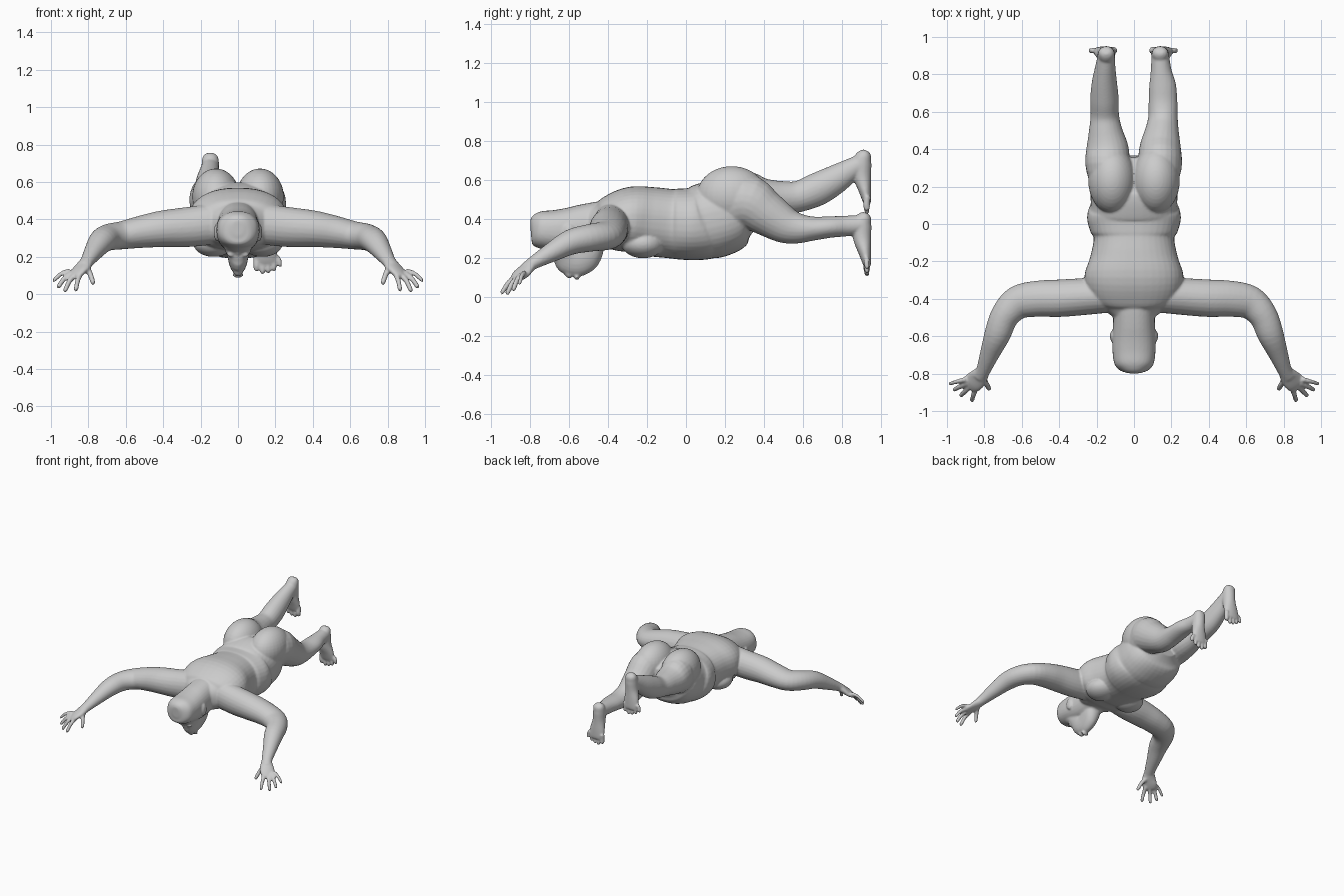
import bpy, bmesh, math
from mathutils import Vector, Matrix

bm = bmesh.new()


def loft(rings, up=(0, 0, 1), sides=24, steps=4, power=2.0):
    """Closed tube through (x, y, z, half_width, half_height) rings, smoothly interpolated."""
    pts = []
    n = len(rings)
    for i in range(n - 1):
        p = [rings[max(i - 1, 0)], rings[i], rings[i + 1], rings[min(i + 2, n - 1)]]
        for s in range(steps):
            t = s / steps
            pts.append([0.5 * (2 * b + (c - a) * t + (2 * a - 5 * b + 4 * c - d) * t * t
                               + (3 * b - a - 3 * c + d) * t ** 3) for a, b, c, d in zip(*p)])
    pts.append(list(rings[-1]))
    up = Vector(up)
    loops = []
    for i, q in enumerate(pts):
        t = (Vector(pts[min(i + 1, len(pts) - 1)][:3]) - Vector(pts[max(i - 1, 0)][:3])).normalized()
        u = t.cross(up).normalized()
        v = u.cross(t)
        loop = []
        for k in range(sides):
            a = 2 * math.pi * k / sides
            c, s = math.cos(a), math.sin(a)
            c = math.copysign(abs(c) ** (2 / power), c)
            s = math.copysign(abs(s) ** (2 / power), s)
            loop.append(bm.verts.new(Vector(q[:3]) + u * c * q[3] + v * s * q[4]))
        loops.append(loop)
    faces = [bm.faces.new(loops[0]), bm.faces.new(loops[-1][::-1])]
    for a, b in zip(loops, loops[1:]):
        for k in range(sides):
            j = (k + 1) % sides
            faces.append(bm.faces.new((a[j], a[k], b[k], b[j])))
    bmesh.ops.recalc_face_normals(bm, faces=faces)


def ball(center, radii):
    m = Matrix.Translation(center) @ Matrix.Diagonal((*radii, 1))
    bmesh.ops.create_uvsphere(bm, u_segments=32, v_segments=20, radius=1, matrix=m)


def spine(rows, **kw):
    """Loft along y from (y, half_width, z_bottom, z_top) rows."""
    loft([(0, y, (a + b) / 2, w, (b - a) / 2) for y, w, a, b in rows], **kw)


# Torso with the waist roll
spine([(-.50, .11, .27, .46), (-.44, .18, .25, .485), (-.38, .24, .235, .525),
       (-.28, .265, .225, .567), (-.18, .235, .21, .565), (-.08, .215, .20, .555),
       (-.045, .232, .195, .557), (.02, .25, .19, .56), (.07, .246, .19, .57),
       (.10, .232, .193, .585), (.16, .232, .205, .60), (.22, .225, .23, .60),
       (.29, .19, .29, .585), (.36, .10, .36, .53)], power=2.3, sides=40)

# Skull and neck
spine([(-.797, .03, .31, .39), (-.785, .07, .275, .425), (-.75, .104, .252, .441),
       (-.68, .115, .238, .447), (-.60, .115, .225, .46), (-.53, .112, .225, .475),
       (-.45, .11, .24, .49), (-.38, .11, .26, .50)], power=2.3, sides=32)

# Face and jaw
spine([(-.765, .06, .257, .34), (-.71, .08, .235, .35), (-.65, .08, .20, .35),
       (-.61, .068, .15, .34), (-.575, .055, .105, .33), (-.53, .058, .12, .33),
       (-.495, .062, .16, .33), (-.46, .06, .22, .33)], sides=28)
# Nose and lips
loft([(0, -.69, .225, .012, .012), (0, -.64, .175, .016, .016), (0, -.60, .12, .024, .022),
      (0, -.585, .11, .018, .012)])
ball((0, -.56, .102), (.03, .014, .014))

for s in (1, -1):
    # Ears, eyes, chest, buttocks
    ball((s * .115, -.60, .33), (.014, .03, .045))
    ball((s * .037, -.675, .213), (.02, .016, .014))
    ball((s * .13, -.22, .275), (.11, .11, .075))
    ball((s * .118, .235, .52), (.127, .18, .152))
    # Arm
    loft([(s * .10, -.38, .38, .09, .11), (s * .26, -.388, .36, .098, .107),
          (s * .40, -.397, .35, .10, .098), (s * .52, -.40, .333, .096, .086),
          (s * .62, -.42, .315, .09, .075), (s * .69, -.49, .305, .077, .071),
          (s * .73, -.59, .283, .07, .065), (s * .77, -.69, .23, .053, .05),
          (s * .805, -.78, .178, .039, .034), (s * .83, -.82, .15, .04, .027)])
    # Palm
    loft([(s * .805, -.785, .175, .036, .03), (s * .835, -.825, .14, .052, .026),
          (s * .865, -.852, .112, .055, .021), (s * .882, -.868, .095, .045, .014)])
    # Fingers and thumb: knuckle to tip
    for base, tip, r in (((.90, -.83, .125), (.99, -.855, .07), .012),
                         ((.892, -.848, .11), (.965, -.888, .035), .014),
                         ((.875, -.865, .10), (.928, -.92, .015), .014),
                         ((.845, -.87, .105), (.868, -.948, .02), .014),
                         ((.81, -.82, .14), (.772, -.885, .055), .015)):
        a, b = Vector((s * base[0], *base[1:])), Vector((s * tip[0], *tip[1:]))
        mid = a.lerp(b, .5) + Vector((0, 0, .012))
        end = a.lerp(b, .93)
        loft([(*a, r * 1.15, r * 1.15), (*mid, r, r), (*end, r * .85, r * .85),
              (*b, r * .4, r * .4)], sides=12)

# Lowered leg (right side of the grid) and raised leg
loft([(.12, .17, .45, .09, .13), (.138, .30, .495, .116, .138), (.14, .40, .437, .112, .118),
      (.15, .50, .375, .09, .097), (.155, .57, .354, .079, .08), (.155, .65, .352, .077, .062),
      (.153, .74, .36, .072, .055), (.145, .82, .365, .056, .053), (.14, .91, .372, .046, .05)])
loft([(-.12, .17, .47, .09, .13), (-.14, .30, .505, .117, .142), (-.142, .40, .50, .114, .112),
      (-.152, .50, .508, .09, .088), (-.156, .58, .517, .076, .08), (-.158, .67, .552, .076, .085),
      (-.158, .76, .60, .067, .076), (-.153, .84, .65, .054, .06), (-.147, .91, .69, .045, .048)])

# Feet, soles facing back and toes pointing down
for s, x0, dz in ((1, .14, 0), (-1, -.148, .32)):
    loft([(x0, .925, .432 + dz, .02, .015), (x0, .918, .415 + dz, .04, .035),
          (x0, .902, .37 + dz, .047, .05), (x0 + s * .003, .904, .30 + dz, .048, .046),
          (x0 + s * .008, .918, .23 + dz, .06, .033), (x0 + s * .01, .928, .175 + dz, .062, .022),
          (x0 + s * .01, .932, .155 + dz, .055, .014)], up=(0, 1, 0))
    for i in range(5):
        x = x0 + s * (-.04 + .027 * i)
        tip = (.125, .108, .113, .125, .147)[i] + dz
        r = .018 if i == 0 else .014
        loft([(x, .93, .20 + dz, r, r), (x + s * .003 * i, .926, tip + .03, r, r),
              (x + s * .004 * i, .93, tip + .006, r * .85, r * .85),
              (x + s * .004 * i, .932, tip, r * .4, r * .4)], up=(0, 1, 0), sides=12)

# Fuse every part into one smooth skin
mesh = bpy.data.meshes.new("body")
bm.to_mesh(mesh)
bm.free()
body = bpy.data.objects.new("body", mesh)
bpy.context.collection.objects.link(body)
fuse = body.modifiers.new("fuse", 'REMESH')
fuse.mode = 'VOXEL'
fuse.voxel_size = 0.007
fuse.use_smooth_shade = True
relax = body.modifiers.new("relax", 'SMOOTH')
relax.factor = 0.5
relax.iterations = 4
